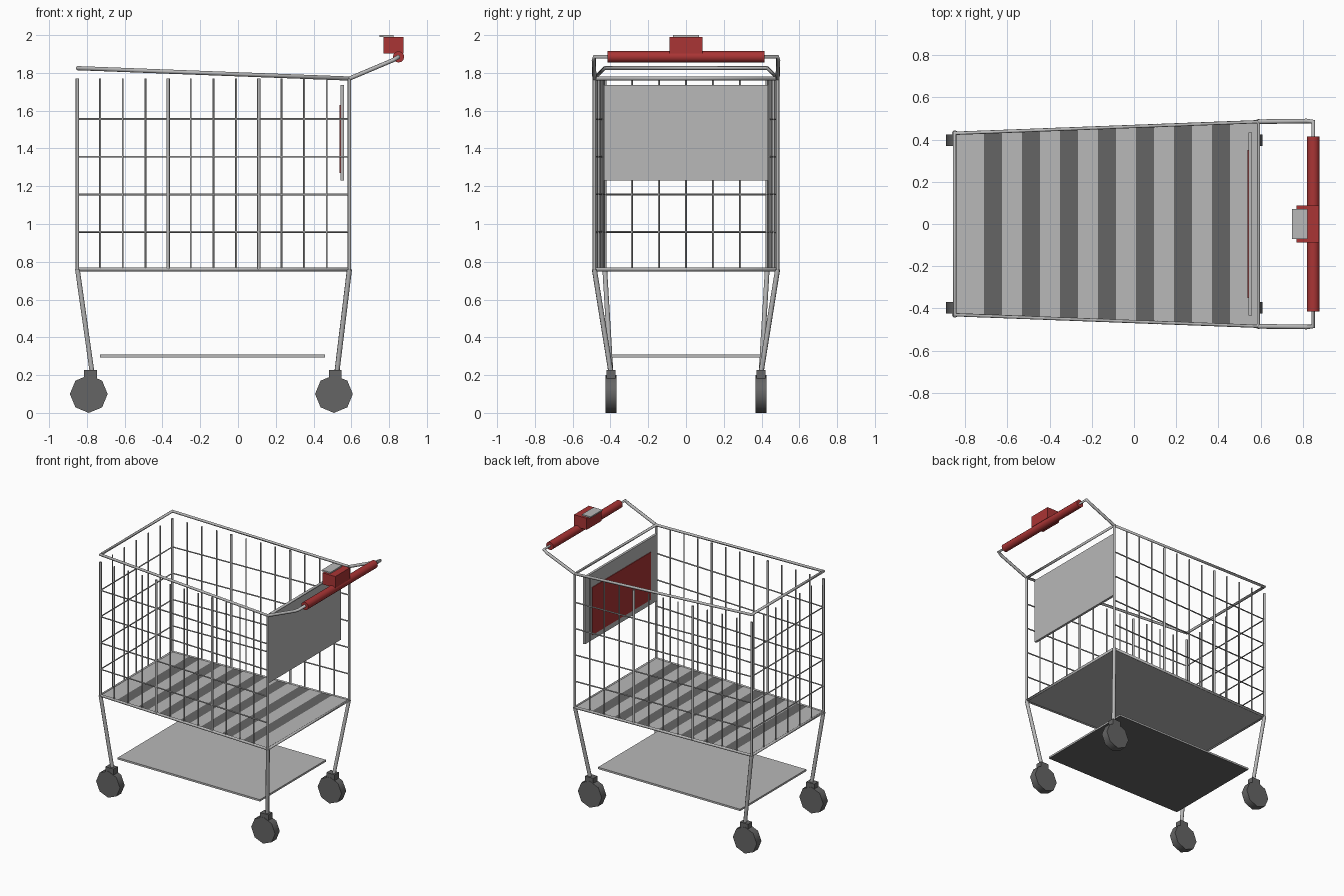
import bpy, bmesh, math
from mathutils import Vector, Matrix

if "Cube" in bpy.data.objects:
    bpy.data.objects.remove(bpy.data.objects["Cube"])


def material(name, rgb):
    m = bpy.data.materials.new(name)
    m.use_nodes = True
    m.diffuse_color = (*rgb, 1)
    m.node_tree.nodes["Principled BSDF"].inputs["Base Color"].default_value = (*rgb, 1)
    return m


STEEL = material("light grey", (0.48, 0.48, 0.48))
DARK = material("dark grey", (0.13, 0.13, 0.13))
RED = material("red", (0.40, 0.035, 0.035))

BACK, FRONT = -0.85, 0.59        # basket ends along x
FLOOR, TOP = 0.76, 1.77          # basket floor and wire top
SLOPE = 0.055                    # rim rise at the far end


def half_width(x):
    t = (x - BACK) / (FRONT - BACK)
    return 0.43 + 0.055 * t


def finish(bm, name, mats, smooth=None):
    bmesh.ops.recalc_face_normals(bm, faces=bm.faces)
    me = bpy.data.meshes.new(name)
    bm.to_mesh(me)
    bm.free()
    ob = bpy.data.objects.new(name, me)
    bpy.context.collection.objects.link(ob)
    for m in mats:
        me.materials.append(m)
    if smooth:
        bpy.ops.object.select_all(action="DESELECT")
        ob.select_set(True)
        bpy.context.view_layer.objects.active = ob
        bpy.ops.object.shade_smooth_by_angle(angle=math.radians(smooth))
    return ob


def box(name, lo, hi, mat, extra=()):
    lo, hi = Vector(lo), Vector(hi)
    bm = bmesh.new()
    bmesh.ops.create_cube(bm, size=1, matrix=Matrix.Translation((lo + hi) / 2)
                          @ Matrix.Diagonal((*(hi - lo), 1)))
    return finish(bm, name, [mat, *extra])


def cylinder(name, centre, radius, length, sides, mat, turn=0.0, smooth=50):
    """Cylinder lying along y."""
    bm = bmesh.new()
    bmesh.ops.create_cone(bm, cap_ends=True, segments=sides, radius1=radius,
                          radius2=radius, depth=length,
                          matrix=Matrix.Translation(centre)
                          @ Matrix.Rotation(math.pi / 2, 4, "X")
                          @ Matrix.Rotation(turn, 4, "Z"))
    return finish(bm, name, [mat], smooth)


def tubes(name, paths, radius, cyclic=False, mat=STEEL):
    """One object holding a round tube along every path."""
    cu = bpy.data.curves.new(name, "CURVE")
    cu.dimensions = "3D"
    cu.bevel_depth = radius
    cu.bevel_resolution = 2
    cu.use_fill_caps = True
    for path in paths:
        sp = cu.splines.new("POLY")
        sp.points.add(len(path) - 1)
        for p, co in zip(sp.points, path):
            p.co = (*co, 1)
        sp.use_cyclic_u = cyclic
        sp.use_smooth = True
    cu.materials.append(mat)
    ob = bpy.data.objects.new(name, cu)
    bpy.context.collection.objects.link(ob)
    return ob


def ring(z_back, z_front):
    return [(x, s * half_width(x), z) for x, s, z in (
        (BACK, -1, z_back), (FRONT, -1, z_front), (FRONT, 1, z_front), (BACK, 1, z_back))]


# Basket rims
tubes("top_rim", [ring(TOP + SLOPE, TOP)], 0.011, True)
tubes("bottom_rim", [ring(FLOOR, FLOOR)], 0.011, True)

# Basket wires: side uprights, end uprights and horizontal bands
thin, thick = [], []
for s in (-1, 1):
    for i in range(13):
        x = BACK + (FRONT - BACK) * i / 12
        y = s * half_width(x)
        (thick if i % 4 == 0 else thin).append([(x, y, FLOOR), (x, y, TOP)])
for i in range(1, 6):
    y = half_width(BACK) * (i / 3 - 1)
    thin.append([(BACK, y, FLOOR), (BACK, y, TOP)])
tubes("basket_uprights", thin, 0.005)
tubes("basket_posts", thick, 0.009)

bands = []
for i in range(4):
    r = ring(0.958 + 0.199 * i, 0.958 + 0.199 * i)
    bands.append([r[1], r[0], r[3], r[2]])
tubes("basket_bands", bands, 0.005)

# Striped basket floor, tapered in plan
cuts = [BACK]
for i in range(7):
    start = -0.71 + 0.18 * i
    cuts += [start, start + 0.085]
cuts.append(FRONT)
bm = bmesh.new()
sections = []
for x in cuts:
    w = half_width(x)
    sections.append([bm.verts.new((x, s * w, FLOOR + dz))
                     for s, dz in ((-1, -0.004), (1, -0.004), (1, 0.004), (-1, 0.004))])
for n, (a, b) in enumerate(zip(sections, sections[1:])):
    for k in range(4):
        f = bm.faces.new((a[k], a[(k + 1) % 4], b[(k + 1) % 4], b[k]))
        f.material_index = 1 if k == 2 and n % 2 else 0
bm.faces.new(sections[0])
bm.faces.new(sections[-1])
finish(bm, "basket_floor", [STEEL, DARK])

# Lower shelf with a dark underside
shelf = box("lower_shelf", (-0.73, -0.395, 0.294), (0.46, 0.395, 0.308), STEEL, [DARK])
for p in shelf.data.polygons:
    p.material_index = 1 if p.normal.z < -0.5 else 0

# Legs, forks and wheels
legs = []
for end, top_x, foot_x, wheel_x in (("rear", BACK, -0.772, -0.79), ("handle", FRONT, 0.523, 0.508)):
    for side, s in (("right", -1), ("left", 1)):
        y = s * 0.397
        legs.append([(top_x, s * half_width(top_x), FLOOR), (foot_x, y, 0.21)])
        tag = f"{end}_{side}"
        wx = wheel_x
        cylinder(f"{tag}_wheel", (wx, y, 0.1), 0.1, 0.056, 8, DARK)
        fx = wx + (0.01 if end == "rear" else 0.007)
        box(f"{tag}_fork", (fx - 0.034, y - 0.025, 0.16), (fx + 0.034, y + 0.025, 0.227), DARK)
tubes("legs", legs, 0.0135)

# Seat panel with a red pad on its inner face
box("seat_panel", (0.542, -0.433, 1.23), (0.56, 0.433, 1.735), STEEL)
box("seat_pad", (0.537, -0.35, 1.27), (0.542, 0.35, 1.63), RED)

# Push bar: bent arms, grip, coin box and its top plate
w = half_width(FRONT)
arm = [(FRONT, w, TOP), (0.82, w + 0.003, 1.867), (0.85, w, 1.885)]
tubes("push_bar", [arm + [(x, -y, z) for x, y, z in reversed(arm)]], 0.011)
cylinder("grip", (0.85, 0, 1.885), 0.03, 0.83, 12, RED)
box("coin_box", (0.77, -0.088, 1.903), (0.876, 0.088, 1.99), RED)
box("coin_plate", (0.75, -0.07, 1.99), (0.822, 0.07, 2.0), STEEL)
